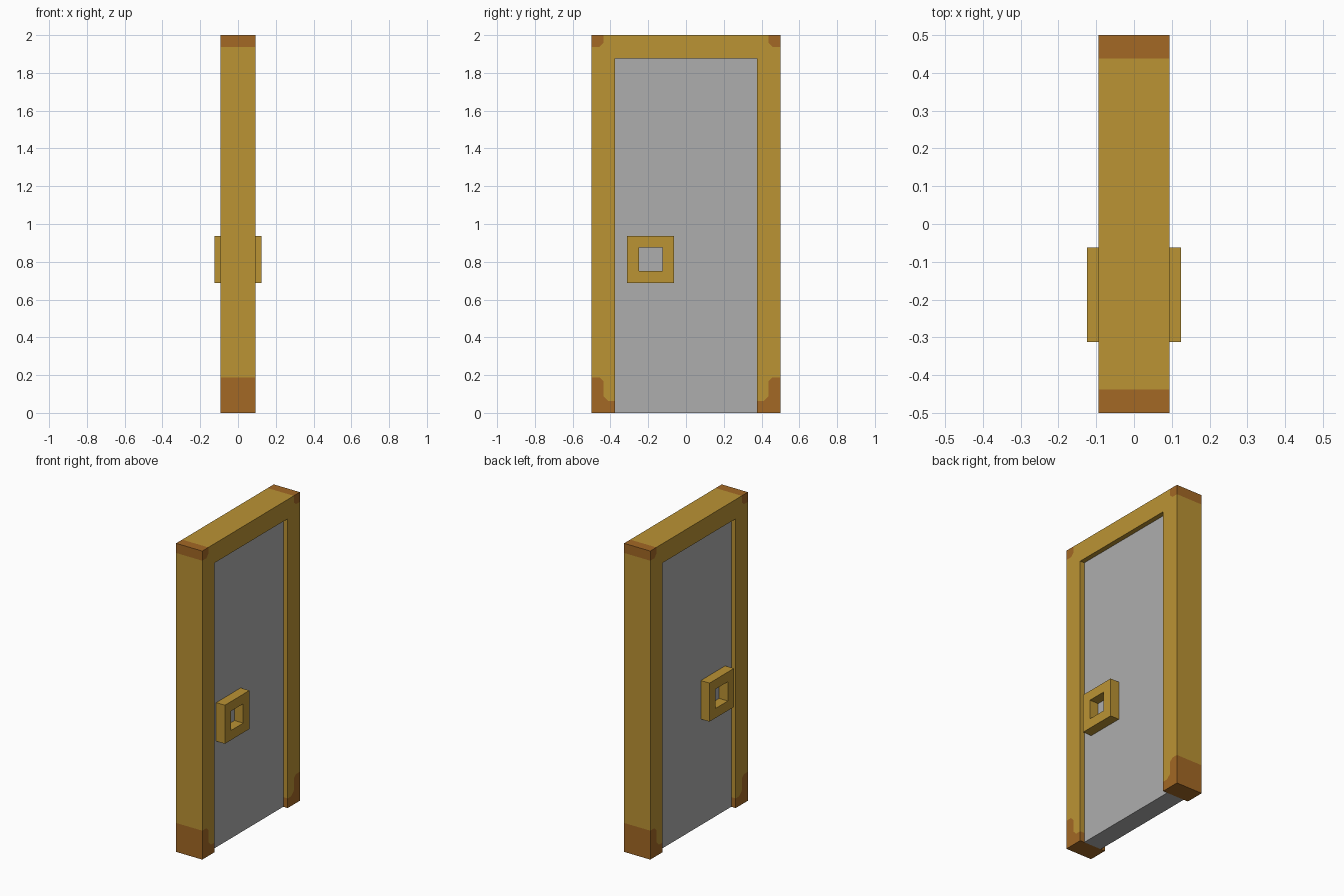
import bpy, bmesh
from mathutils import Vector

cube = bpy.data.objects.get("Cube")
if cube:
    bpy.data.objects.remove(cube, do_unlink=True)


def material(name, rgb):
    m = bpy.data.materials.new(name)
    m.use_nodes = True
    m.diffuse_color = (*rgb, 1)
    bsdf = next(n for n in m.node_tree.nodes if n.type == 'BSDF_PRINCIPLED')
    bsdf.inputs["Base Color"].default_value = (*rgb, 1)
    bsdf.inputs["Roughness"].default_value = 0.8
    return m


gold = material("gold", (0.497, 0.292, 0.034))
brown = material("brown", (0.366, 0.138, 0.018))
grey = material("grey", (0.423, 0.423, 0.423))


def extrude_profile(name, faces, x0, x1, mats):
    """Extrude adjoining (y, z) polygons along x; faces = [(points, material slot)]."""
    bm = bmesh.new()
    verts = {}
    for pts, slot in faces:
        for p in pts:
            if p not in verts:
                verts[p] = bm.verts.new((x0, *p))
        bm.faces.new([verts[p] for p in pts]).material_index = slot
    caps = list(bm.faces)
    res = bmesh.ops.extrude_face_region(bm, geom=caps, use_keep_orig=True)
    moved = [g for g in res["geom"] if isinstance(g, bmesh.types.BMVert)]
    bmesh.ops.translate(bm, verts=moved, vec=Vector((x1 - x0, 0, 0)))
    # Side walls take the colour of the cap they border
    for f in bm.faces:
        xs = {round(v.co.x, 5) for v in f.verts}
        if len(xs) == 2:
            for e in f.edges:
                for g in e.link_faces:
                    if g in caps:
                        f.material_index = g.material_index
    bmesh.ops.recalc_face_normals(bm, faces=bm.faces[:])
    me = bpy.data.meshes.new(name)
    bm.to_mesh(me)
    bm.free()
    for m in mats:
        me.materials.append(m)
    ob = bpy.data.objects.new(name, me)
    bpy.context.collection.objects.link(ob)
    return ob


def flip(pts):
    return [(-y, z) for y, z in reversed(pts)]


# Door frame with brown feet and upper corners
foot_edge = [(0.375, 0.0625), (0.411, 0.0625), (0.4375, 0.089),
             (0.4375, 0.167), (0.458, 0.1875), (0.5, 0.1875)]
corner_edge = [(0.5, 1.9375), (0.458, 1.9375), (0.4375, 1.958), (0.4375, 2.0)]
foot = foot_edge + [(0.5, 0.0), (0.375, 0.0)]
corner = corner_edge + [(0.5, 2.0)]
half = [(0.375, 1.875)] + foot_edge + corner_edge
extrude_profile("door_frame",
                [(half + flip(half), 0),
                 (foot, 1), (flip(foot), 1),
                 (corner, 1), (flip(corner), 1)],
                -0.09375, 0.09375, [gold, brown])

# Recessed door panel
extrude_profile("door_panel",
                [([(-0.375, 0.0), (0.375, 0.0), (0.375, 1.875), (-0.375, 1.875)], 0)],
                -0.0625, 0.0625, [grey])


# Square ring handle on both faces of the door
def square(r):
    cy, cz = -0.1875, 0.8125
    return [(cy - r, cz - r), (cy + r, cz - r), (cy + r, cz + r), (cy - r, cz + r)]


outer, inner = square(0.125), square(0.0625)
ring = [([outer[i], outer[(i + 1) % 4], inner[(i + 1) % 4], inner[i]], 0) for i in range(4)]
for side, s in (("left", 1), ("right", -1)):
    extrude_profile(side + "_handle", ring, s * 0.0625, s * 0.125, [gold])
